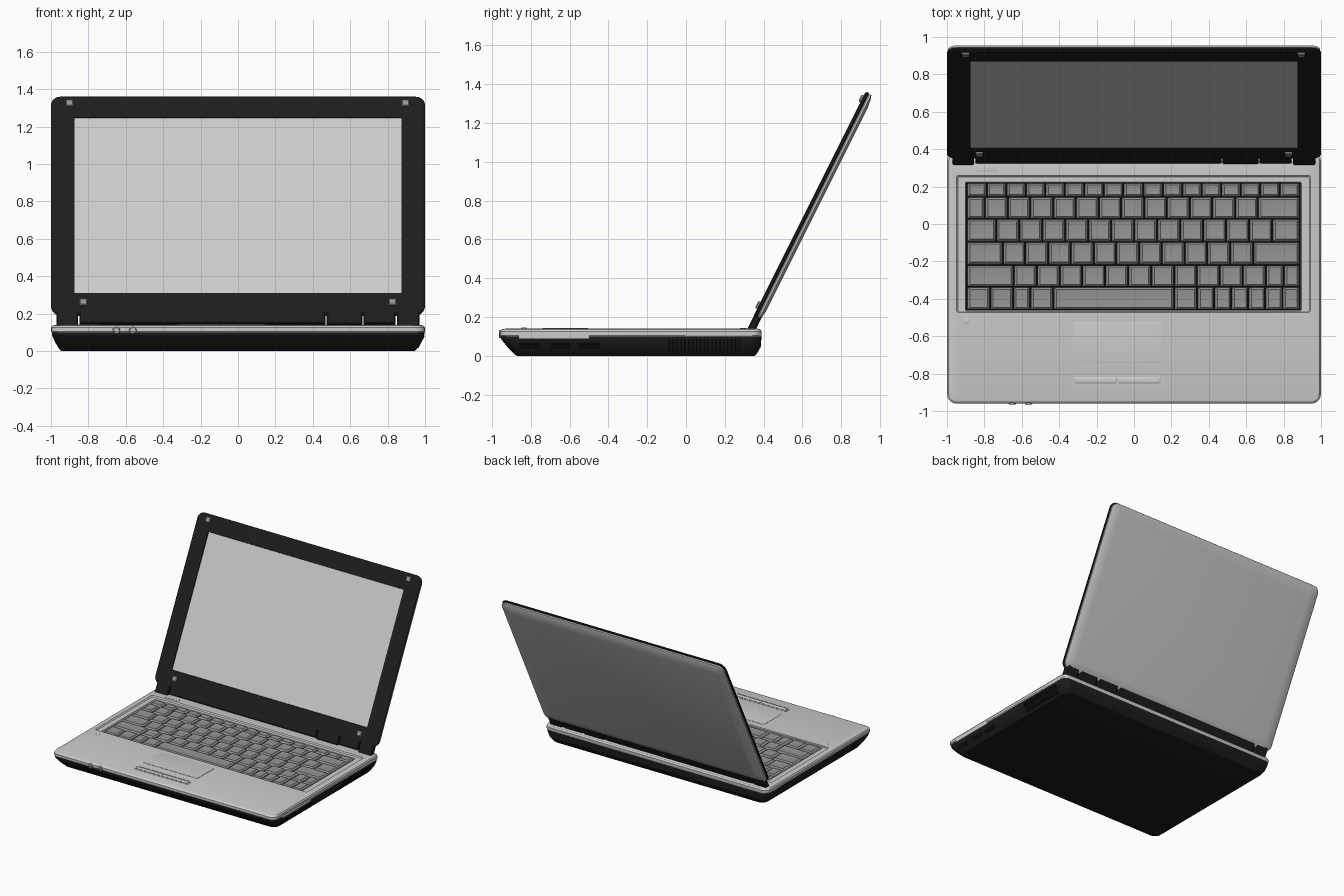
import bpy, bmesh, math
from mathutils import Matrix


def material(name, v):
    m = bpy.data.materials.new(name)
    m.diffuse_color = (v, v, v, 1)
    return m


BLACK = material("black_plastic", 0.012)
DARK = material("dark_slot", 0.004)
KEY = material("key_grey", 0.3)
LID = Matrix.Translation((0, 0.345, 0.2)) @ Matrix.Rotation(math.atan2(2, 1), 4, 'X')


def finish(name, bm, mat=None, frame=None):
    bmesh.ops.recalc_face_normals(bm, faces=bm.faces)
    me = bpy.data.meshes.new(name)
    bm.to_mesh(me)
    bm.free()
    ob = bpy.data.objects.new(name, me)
    bpy.context.collection.objects.link(ob)
    if mat:
        me.materials.append(mat)
    if frame:
        ob.matrix_world = frame
    bpy.ops.object.select_all(action='DESELECT')
    ob.select_set(True)
    bpy.context.view_layer.objects.active = ob
    bpy.ops.object.shade_smooth_by_angle(angle=math.radians(25))
    return ob


def add_loft(bm, loops, seg=5):
    """Stack of rounded rectangles (x0, x1, y0, y1, radius, z), capped at both ends."""
    rings = []
    for x0, x1, y0, y1, r, z in loops:
        ring = []
        for k, (cx, cy) in enumerate(((x1 - r, y1 - r), (x0 + r, y1 - r),
                                      (x0 + r, y0 + r), (x1 - r, y0 + r))):
            for i in range(seg + 1 if seg else 1):
                a = math.pi / 2 * (k + (i / seg if seg else 0))
                ring.append(bm.verts.new((cx + r * math.cos(a), cy + r * math.sin(a), z)))
        rings.append(ring)
    n = len(rings[0])
    for a, b in zip(rings, rings[1:]):
        for i in range(n):
            bm.faces.new((a[i], a[(i + 1) % n], b[(i + 1) % n], b[i]))
    bm.faces.new(rings[0])
    bm.faces.new(rings[-1])


def loft(name, loops, mat=None, frame=None, seg=5):
    bm = bmesh.new()
    add_loft(bm, loops, seg)
    return finish(name, bm, mat, frame)


def add_box(bm, centre, size, rot=Matrix()):
    m = Matrix.Translation(centre) @ rot @ Matrix.Diagonal((*size, 1))
    bmesh.ops.create_cube(bm, size=1, matrix=m)


# Base: black tub and silver deck with keyboard recess
loft("base_tub", [
    (-0.945, 0.945, -0.87, 0.352, 0.05, 0),
    (-0.952, 0.952, -0.882, 0.362, 0.05, 0.006),
    (-0.977, 0.977, -0.92, 0.385, 0.05, 0.045),
    (-0.994, 0.994, -0.952, 0.388, 0.05, 0.085),
    (-0.995, 0.995, -0.955, 0.388, 0.05, 0.102)], BLACK)
loft("deck", [
    (-0.995, 0.995, -0.955, 0.388, 0.05, 0.1),
    (-0.999, 0.999, -0.96, 0.39, 0.05, 0.106),
    (-0.999, 0.999, -0.96, 0.39, 0.05, 0.126),
    (-0.992, 0.992, -0.95, 0.382, 0.05, 0.136),
    (-0.978, 0.978, -0.932, 0.37, 0.05, 0.14),
    (-0.95, 0.945, -0.472, 0.26, 0.012, 0.14),
    (-0.942, 0.937, -0.47, 0.252, 0.01, 0.132),
    (-0.902, 0.895, -0.465, 0.224, 0.008, 0.132),
    (-0.898, 0.891, -0.462, 0.22, 0.006, 0.112)])
loft("keyboard_plate", [(-0.897, 0.89, -0.461, 0.219, 0, z) for z in (0.11, 0.115)], DARK, seg=0)

# Keyboard rows: y range and key widths (relative, scaled to the row length)
ROWS = [
    (0.217, 0.147, [1] * 17),
    (0.141, 0.029, [18] + [23] * 12 + [42]),
    (0.024, -0.093, [29] + [23] * 12 + [27]),
    (-0.099, -0.216, [36] + [23] * 11 + [47]),
    (-0.221, -0.335, [47] + [23] * 11 + [18, 16]),
    (-0.34, -0.458, [23, 23, 17, 23, 121, 23] + [17] * 6)]
bm = bmesh.new()
for y1, y0, widths in ROWS:
    x, scale = -0.893, 1.778 / sum(widths)
    for w in widths:
        a, b = x + 0.004, x + w * scale - 0.004
        add_loft(bm, [(a, b, y0, y1, 0, 0.114), (a, b, y0, y1, 0, 0.124),
                      (a + 0.013, b - 0.010, y0 + 0.012, y1 - 0.009, 0, 0.137),
                      (a + 0.018, b - 0.015, y0 + 0.017, y1 - 0.014, 0, 0.136)], 0)
        x += w * scale
finish("keys", bm, KEY)

# Deck controls
loft("touchpad", [(-0.33, 0.155, -0.74, -0.525, 0.006, 0.138),
                  (-0.33, 0.155, -0.74, -0.525, 0.006, 0.142),
                  (-0.326, 0.151, -0.736, -0.529, 0.005, 0.143)])
loft("touchpad_button_rim", [(-0.335, 0.157, -0.866, -0.804, 0.018, 0.138),
                             (-0.335, 0.157, -0.866, -0.804, 0.018, 0.142),
                             (-0.325, 0.147, -0.857, -0.813, 0.012, 0.142),
                             (-0.325, 0.147, -0.857, -0.813, 0.012, 0.139)])
for side, a, b in (("left", -0.32, -0.092), ("right", -0.088, 0.142)):
    loft("touchpad_button_" + side, [(a, b, -0.852, -0.818, 0.008, 0.138),
                                     (a, b, -0.852, -0.818, 0.008, 0.142),
                                     (a + 0.006, b - 0.006, -0.847, -0.823, 0.006, 0.145)])
loft("power_button", [(-0.855, -0.73, 0.278, 0.312, 0.014, 0.138),
                      (-0.855, -0.73, 0.278, 0.312, 0.014, 0.142),
                      (-0.85, -0.735, 0.283, 0.307, 0.011, 0.143)])
loft("deck_stud", [(-0.911, -0.877, -0.535, -0.501, 0.017, 0.138),
                   (-0.911, -0.877, -0.535, -0.501, 0.017, 0.141),
                   (-0.906, -0.882, -0.53, -0.506, 0.012, 0.143)])

# Front edge: audio jacks and card slot
for i, x in enumerate((-0.65, -0.563)):
    bm = bmesh.new()
    face = Matrix.Translation((x, -0.94, 0.112)) @ Matrix.Rotation(math.pi / 2, 4, 'X')
    add_loft(bm, [(-r, r, -r, r, r, z) for r, z in
                  ((0.02, 0), (0.02, 0.022), (0.018, 0.025), (0.011, 0.025), (0.010, 0.005))])
    finish(f"audio_jack_{i + 1}", bm, KEY, face)
    loft(f"audio_jack_hole_{i + 1}", [(-0.01, 0.01, -0.01, 0.01, 0.01, z) for z in (0.004, 0.02)],
         DARK, face)
bm = bmesh.new()
add_box(bm, (-0.805, -0.929, 0.066), (0.165, 0.008, 0.05), Matrix.Rotation(0.7, 4, 'X'))
finish("card_slot", bm, DARK)

# Right side: ports, vent ribs and drive door
tilt = Matrix.Rotation(math.radians(28), 4, 'Y')
bm = bmesh.new()
for a, b in ((-0.86, -0.755), (-0.695, -0.59), (-0.555, -0.445)):
    add_box(bm, (0.9775, (a + b) / 2, 0.05), (0.008, b - a, 0.03), tilt)
finish("side_ports", bm, DARK)
bm = bmesh.new()
for i in range(19):
    add_box(bm, (0.9765, -0.085 + i * 0.02, 0.05), (0.01, 0.009, 0.075), tilt)
finish("vent_ribs", bm, DARK)
bm = bmesh.new()
add_box(bm, (0.985, -0.68, 0.102), (0.03, 0.36, 0.026))
finish("drive_door", bm)

# Lid, built flat in its own frame and leaned back
loft("lid_shell", [
    (-0.99, 0.99, 0.008, 1.29, 0.05, -0.018),
    (-0.995, 0.995, 0.004, 1.296, 0.05, -0.024),
    (-0.995, 0.995, 0.004, 1.296, 0.05, -0.034),
    (-0.98, 0.98, 0.02, 1.28, 0.05, -0.041),
    (-0.92, 0.92, 0.06, 1.22, 0.03, -0.048)], None, LID)
loft("screen_bezel", [
    (-0.995, 0.995, 0.003, 1.296, 0.05, -0.02),
    (-1, 1, 0, 1.3, 0.05, -0.015),
    (-1, 1, 0, 1.3, 0.05, -0.006),
    (-0.99, 0.99, 0.01, 1.29, 0.045, 0),
    (-0.875, 0.875, 0.123, 1.174, 0.002, 0),
    (-0.873, 0.873, 0.125, 1.172, 0.002, -0.008)], BLACK, LID)
loft("screen", [(-0.873, 0.873, 0.125, 1.172, 0, z) for z in (-0.01, -0.005)], None, LID, seg=0)

# Rubber bumpers on the bezel
for i, (x, v) in enumerate(((-0.9, 1.257), (0.895, 1.257), (-0.827, 0.067), (0.827, 0.067))):
    loft(f"bumper_{i + 1}", [(x - s, x + s, v - s, v + s, 0.004, z)
                             for s, z in ((0.02, -0.002), (0.02, 0.007), (0.016, 0.011))],
         KEY, LID, 2)

# Hinge covers between lid and deck
SPANS = [(-0.97, -0.855, -0.075), (-0.848, 0.468, -0.055), (0.474, 0.665, -0.062),
         (0.671, 0.843, -0.055), (0.85, 0.97, -0.075)]
for i, (a, b, low) in enumerate(SPANS):
    loft(f"hinge_cover_{i + 1}", [(a + s, b - s, low + s, 0.03, 0.002, z) for s, z in
                                  ((0.012, -0.042), (0, -0.032), (0, -0.008), (0.006, -0.001))],
         BLACK, LID, 2)
